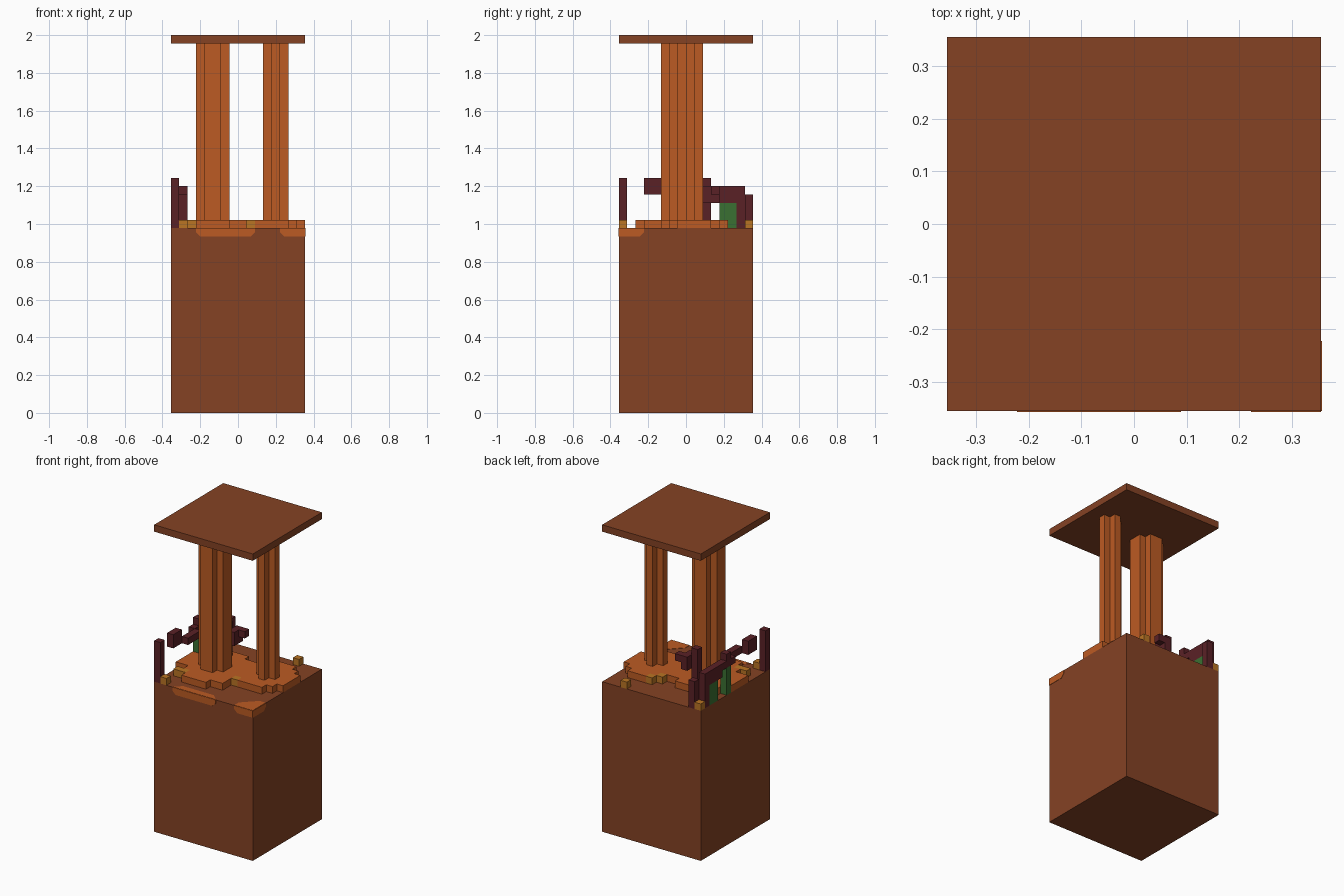
import bpy, bmesh
from mathutils import Vector

cube = bpy.data.objects.get("Cube")
if cube:
    bpy.data.objects.remove(cube, do_unlink=True)

V = 2 / 45          # size of one block
N = 16              # blocks along each side of the base
TOP = 22            # block height of the base


def colour(name, rgb):
    """Flat material from 0-255 display values, converted to linear."""
    lin = [((c / 255 + 0.055) / 1.055) ** 2.4 for c in rgb] + [1]
    mat = bpy.data.materials.new(name)
    mat.use_nodes = True
    mat.diffuse_color = lin
    mat.node_tree.nodes["Principled BSDF"].inputs["Base Color"].default_value = lin
    return mat


BROWN = colour("brown_earth", (133, 66, 36))
ORANGE = colour("orange_clay", (188, 91, 35))
GOLD = colour("golden_stone", (186, 117, 36))
DARK = colour("dark_maroon", (90, 33, 38))
GREEN = colour("leaf_green", (58, 112, 50))


def at(i, j, k):
    """Block grid position to model space."""
    return Vector((i - N / 2, j - N / 2, k)) * V


def finish(bm, name, mat):
    bmesh.ops.recalc_face_normals(bm, faces=bm.faces)
    mesh = bpy.data.meshes.new(name)
    bm.to_mesh(mesh)
    bm.free()
    mesh.materials.append(mat)
    bpy.context.collection.objects.link(bpy.data.objects.new(name, mesh))


def prism(name, cells, k0, k1, mat):
    """Raise a footprint of cells, leaving out the walls between neighbours."""
    bm = bmesh.new()
    cells = set(cells)

    def quad(*pts):
        bm.faces.new([bm.verts.new(at(*p)) for p in pts])

    for i, j in sorted(cells):
        ring = [(i, j), (i + 1, j), (i + 1, j + 1), (i, j + 1)]
        quad(*[(*p, k1) for p in ring])
        quad(*[(*p, k0) for p in reversed(ring)])
        for n, (di, dj) in enumerate([(0, -1), (1, 0), (0, 1), (-1, 0)]):
            if (i + di, j + dj) not in cells:
                a, b = ring[n], ring[(n + 1) % 4]
                quad((*a, k0), (*b, k0), (*b, k1), (*a, k1))
    bmesh.ops.remove_doubles(bm, verts=bm.verts, dist=V / 100)
    finish(bm, name, mat)


def boxes(name, parts, mat):
    """Join boxes given as (i range, j range, k range) in blocks."""
    bm = bmesh.new()
    for spans in parts:
        lo = at(*[s[0] for s in spans])
        hi = at(*[s[1] for s in spans])
        new = bmesh.ops.create_cube(bm, size=1)["verts"]
        for v in new:
            v.co = Vector([l + (c + 0.5) * (h - l) for c, l, h in zip(v.co, lo, hi)])
    finish(bm, name, mat)


def plate(name, outline, push):
    """Thin painted plate lying on a face of the base."""
    bm = bmesh.new()
    face = bm.faces.new([bm.verts.new(at(*p)) for p in outline])
    out = bmesh.ops.extrude_face_region(bm, geom=[face])["geom"]
    for v in out:
        if isinstance(v, bmesh.types.BMVert):
            v.co += Vector(push) * 0.002
    finish(bm, name, ORANGE)


def disc(ci, cj, radius):
    return {(i, j) for i in range(N) for j in range(N)
            if (i + 0.5 - ci) ** 2 + (j + 0.5 - cj) ** 2 < radius ** 2}


# Base block and roof slab
boxes("base_block", [((0, N), (0, N), (0, TOP))], BROWN)
boxes("roof_slab", [((0, N), (0, N), (44, 45))], BROWN)

# Round clay footings, with a gap and golden stones among them
stones = {(1, 3), (2, 3), (9, 5), (9, 11), (10, 12), (1, 0), (12, 15), (0, 15)}
footing = (disc(5, 7, 5) | disc(12, 9, 4)) - stones - {(1, 4)}
prism("clay_footing", footing, TOP, TOP + 1, ORANGE)
prism("golden_stones", stones, TOP, TOP + 1, GOLD)

# Columns with notched corners
prism("large_column", disc(5, 7, 2), TOP + 1, 44, ORANGE)
prism("small_column", disc(12.5, 8.5, 1.3), TOP + 1, 44, ORANGE)

# Flush clay patches along the front edge and the corner
c = 0.5
plate("front_patch", [(3, 0, 22), (3, 0, 21 + c), (3 + c, 0, 21), (10 - c, 0, 21),
                      (10, 0, 21 + c), (10, 0, 22)], (0, -1, 0))
plate("front_patch_top", [(3, 0, 22), (10, 0, 22), (9, 1, 22), (4, 1, 22)], (0, 0, 1))
plate("corner_patch_front", [(13, 0, 22), (13, 0, 21 + c), (13 + c, 0, 21),
                             (16, 0, 21), (16, 0, 22)], (0, -1, 0))
plate("corner_patch_side", [(16, 0, 22), (16, 0, 21), (16, 3 - c, 21),
                            (16, 3, 21 + c), (16, 3, 22)], (1, 0, 0))
plate("corner_patch_top", [(13, 0, 22), (16, 0, 22), (16, 3, 22), (15, 3, 22),
                           (13, 1, 22)], (0, 0, 1))

# Twisting dark branches
boxes("front_post", [((0, 1), (0, 1), (22, 28))], DARK)
boxes("side_branch", [
    ((0, 1), (3, 5), (26, 28)),
    ((1, 2), (5, 8), (26, 27)),
    ((0, 1), (8, 9), (26, 27)),
    ((0, 1), (9, 10), (26, 28)),
    ((0, 1), (10, 14), (26, 27)),
    ((0, 1), (11, 14), (25, 26)),
    ((0, 1), (14, 15), (22, 27)),
    ((1, 2), (15, 16), (22, 26)),
], DARK)
boxes("back_branch", [
    ((4, 5), (10, 11), (23, 28)),
    ((5, 6), (10, 12), (25, 27)),
    ((6, 7), (11, 12), (26, 27)),
], DARK)

# Green stems under the side branch
boxes("green_stems", [
    ((0, 1), (9, 10), (22, 26)),
    ((0, 1), (12, 14), (22, 25)),
], GREEN)
